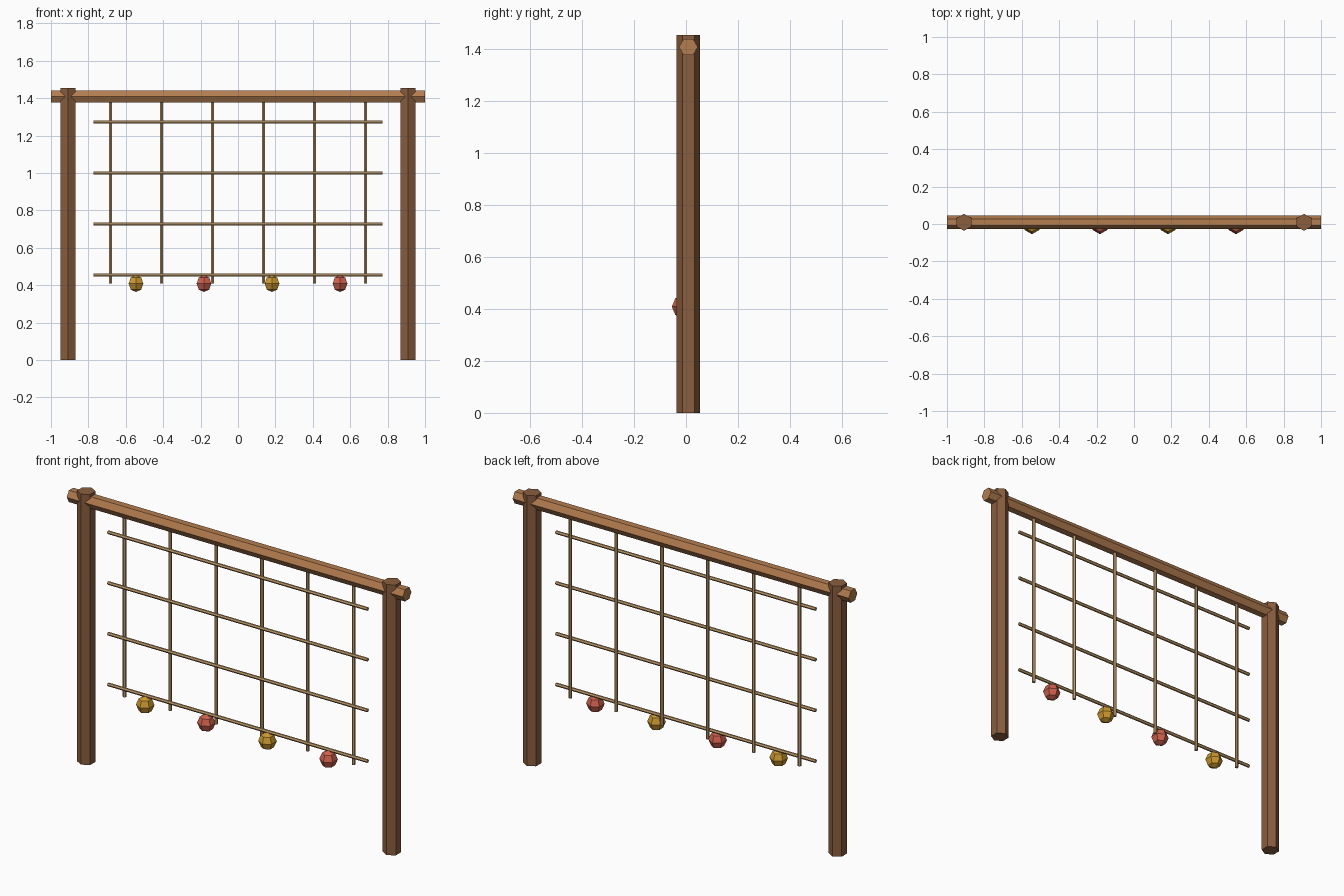
import bpy
import math

cube = bpy.data.objects.get("Cube")
if cube:
    bpy.data.objects.remove(cube, do_unlink=True)

U = 1 / 2.2          # one design unit; the beam is 4.4 units long
FRAME_Y = 0.02       # depth of the posts and beam, in design units


def material(name, srgb):
    col = [((c + 0.055) / 1.055) ** 2.4 for c in srgb] + [1.0]
    mat = bpy.data.materials.new(name)
    mat.use_nodes = True
    mat.diffuse_color = col
    mat.node_tree.nodes["Principled BSDF"].inputs["Base Color"].default_value = col
    return mat


post_wood = material("dark_wood", (0.54, 0.37, 0.24))
beam_wood = material("light_wood", (0.70, 0.49, 0.31))
rope_tan = material("rope_tan", (0.76, 0.62, 0.42))
yellow = material("ball_yellow", (0.80, 0.60, 0.18))
red = material("ball_red", (0.82, 0.38, 0.30))


def finish(name, mat):
    obj = bpy.context.object
    obj.name = obj.data.name = name
    obj.data.materials.append(mat)
    return obj


def bar(name, mat, radius, length, x, y, z, lying=False):
    """Six-sided bar, upright or lying along x."""
    bpy.ops.mesh.primitive_cylinder_add(
        vertices=6, radius=radius * U, depth=length * U,
        location=(x * U, y * U, z * U),
        rotation=(0, math.pi / 2 if lying else 0, 0))
    return finish(name, mat)


# Frame: two posts and the top beam
for side, x in (("right", -2), ("left", 2)):
    bar(f"{side}_post", post_wood, 0.1, 3.2, x, FRAME_Y, 1.6)
bar("top_beam", beam_wood, 0.08, 4.4, 0, FRAME_Y, 3.1, lying=True)

# Net: hanging ropes and cross ropes
for i in range(6):
    bar(f"hanging_rope_{i + 1}", rope_tan, 0.02, 2.2, -1.5 + 0.6 * i, FRAME_Y, 2.0)
for i in range(4):
    bar(f"cross_rope_{i + 1}", rope_tan, 0.02, 3.4, 0, FRAME_Y - 0.02, 1.0 + 0.6 * i, lying=True)

# Balls along the bottom of the net, in alternating colours
for i in range(4):
    bpy.ops.mesh.primitive_uv_sphere_add(
        segments=6, ring_count=4, radius=0.1 * U,
        location=((-1.2 + 0.8 * i) * U, -0.02 * U, 0.9 * U))
    finish(f"ball_{i + 1}", red if i % 2 else yellow)
